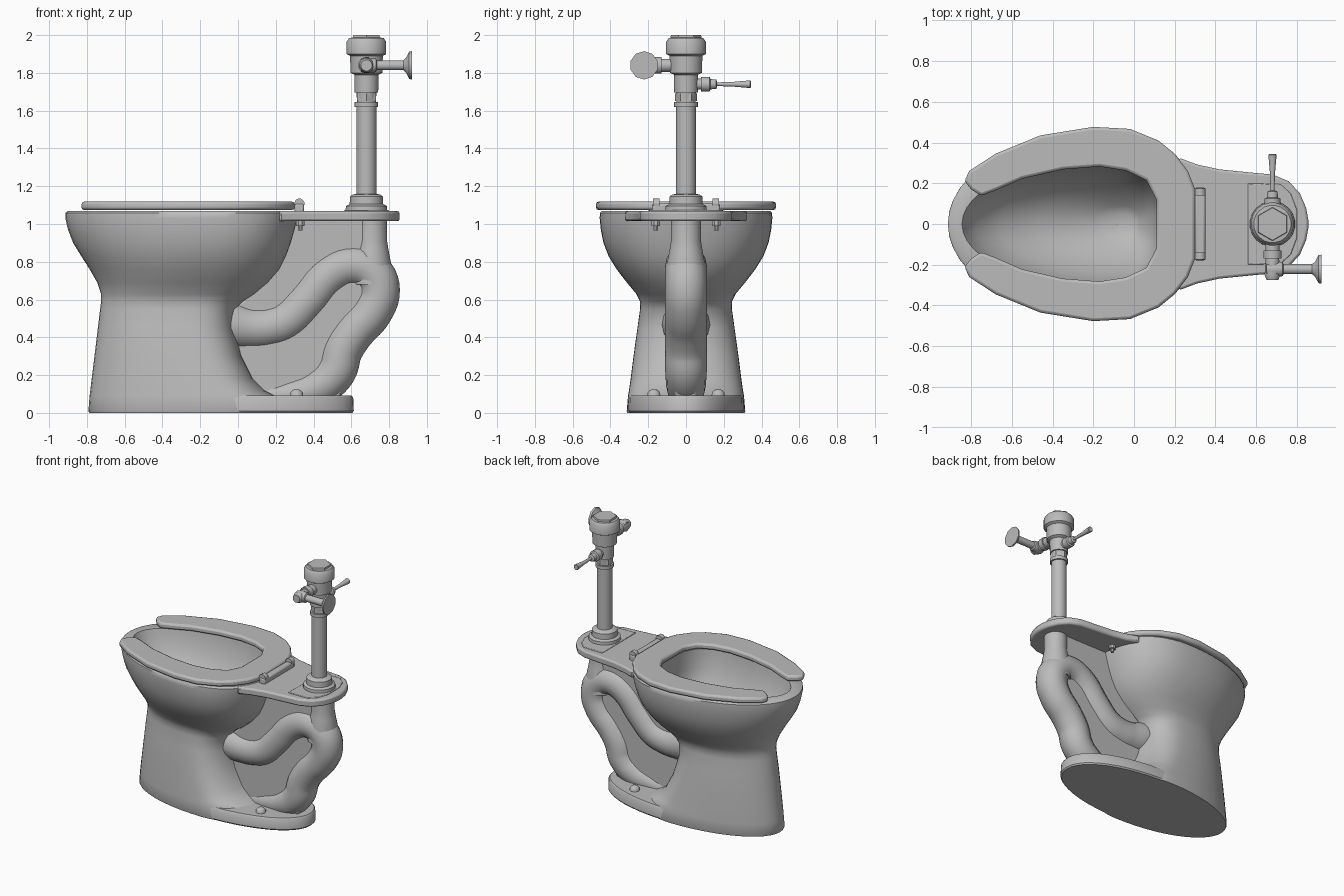
import bpy, bmesh
from math import sin, cos, pi
from mathutils import Vector

cube = bpy.data.objects.get("Cube")
if cube:
    bpy.data.objects.remove(cube, do_unlink=True)

grey = bpy.data.materials.new("porcelain grey")
grey.use_nodes = True
grey.diffuse_color = (0.5, 0.5, 0.5, 1)
grey.node_tree.nodes["Principled BSDF"].inputs["Base Color"].default_value = (0.5, 0.5, 0.5, 1)


def finish(obj, angle=0.65):
    obj.data.materials.clear()
    obj.data.materials.append(grey)
    bpy.ops.object.select_all(action='DESELECT')
    obj.select_set(True)
    bpy.context.view_layer.objects.active = obj
    bpy.ops.object.shade_smooth_by_angle(angle=angle)
    return obj


def loft(name, rings, angle=0.65):
    """Skin a stack of rings and cap both ends."""
    bm = bmesh.new()
    loops = [[bm.verts.new(p) for p in ring] for ring in rings]
    for a, b in zip(loops, loops[1:]):
        for i in range(len(a)):
            j = (i + 1) % len(a)
            bm.faces.new((a[i], a[j], b[j], b[i]))
    bm.faces.new(loops[0])
    bm.faces.new(loops[-1])
    bmesh.ops.recalc_face_normals(bm, faces=bm.faces)
    mesh = bpy.data.meshes.new(name)
    bm.to_mesh(mesh)
    bm.free()
    obj = bpy.data.objects.new(name, mesh)
    bpy.context.collection.objects.link(obj)
    return finish(obj, angle)


def egg(z, front, back, half, mid, power=2.4, n=48):
    """Egg-shaped ring, widest at x = mid, squarer towards the back."""
    ring = []
    for i in range(n):
        c, s = cos(2 * pi * i / n), sin(2 * pi * i / n)
        e = 2 / power if c > 0 else 1
        reach = back - mid if c > 0 else mid - front
        x = mid + reach * abs(c) ** e * (1 if c > 0 else -1)
        ring.append((x, half * abs(s) ** e * (1 if s > 0 else -1), z))
    return ring


def lathe(name, origin, axis, profile, n=16):
    """Turn (distance, radius) pairs around an axis."""
    q = Vector(axis).to_track_quat('Z', 'Y')
    o = Vector(origin)
    rings = [[o + q @ Vector((r * cos(2 * pi * (i + .5) / n), r * sin(2 * pi * (i + .5) / n), t))
              for i in range(n)] for t, r in profile]
    return loft(name, rings)


def slab(name, outline, low, high, bevel, axis='z'):
    """Extrude an outline along z, or along y for side profiles."""
    place = (lambda p, h: (p[0], p[1], h)) if axis == 'z' else (lambda p, h: (p[0], h, p[1]))
    obj = loft(name, [[place(p, h) for p in outline] for h in (low, high)])
    mod = obj.modifiers.new("soft edge", 'BEVEL')
    mod.width, mod.segments, mod.limit_method = bevel, 2, 'ANGLE'
    mod.angle_limit = 0.9
    return obj


def flipped(points):
    return [(x, -y) for x, y in reversed(points)]


# Pedestal and bowl, up the outside, over the rim and down the inside
sections = [
    (.0, -.787, .2, .31, -.09), (.008, -.792, .2, .314, -.09), (.09, -.786, .2, .307, -.09),
    (.12, -.782, .14, .302, -.12), (.18, -.775, .08, .293, -.15), (.3, -.76, .02, .278, -.2),
    (.45, -.742, -.02, .257, -.25), (.55, -.73, -.01, .243, -.25), (.59, -.725, .03, .244, -.25),
    (.63, -.725, .09, .263, -.25), (.69, -.745, .16, .313, -.22), (.76, -.785, .22, .367, -.2),
    (.83, -.83, .255, .41, -.18), (.9, -.873, .28, .437, -.16), (.97, -.9, .3, .451, -.15),
    (1.03, -.914, .315, .457, -.15), (1.058, -.914, .32, .456, -.15), (1.07, -.9, .31, .444, -.15),
    (1.07, -.845, .13, .31, -.15), (1.03, -.828, .13, .305, -.15), (.93, -.78, .13, .285, -.14),
    (.82, -.66, .125, .24, -.12), (.72, -.47, .09, .17, -.1), (.64, -.22, .03, .09, -.06),
    (.615, -.14, .0, .05, -.06)]
loft("bowl_and_pedestal", [egg(*s) for s in sections], 0.75)

# Oval foot plate
loft("foot_plate", [egg(z, -.785 + d, .613 - d, .308 - d, -.09, 2.1)
                    for z, d in ((0, .008), (.01, 0), (.08, .003), (.092, .012))])

# Rear deck and its raised pad
deck = [(.18, .3), (.23, .322), (.31, .292), (.42, .268), (.58, .252), (.68, .243),
        (.76, .21), (.815, .15), (.845, .08), (.856, .02)]
pad = [(.56, .2), (.72, .195), (.77, .15), (.8, .07)]
slab("rear_deck", deck + flipped(deck), 1.015, 1.068, .012)
slab("deck_pad", pad + flipped(pad), 1.06, 1.073, .004)

# Web wall and supply column under the deck
web = [(-.1, .08), (.54, .08), (.6, .3), (.72, .52), (.76, .7), (.765, 1.03),
       (.25, 1.03), (.22, .9), (.16, .75), (.03, .6), (-.1, .5)]
slab("web_wall", web, -.06, .06, .015, 'y')
lathe("supply_column", (.71, 0, .68), (0, 0, 1),
      [(0, .105), (.12, .1), (.18, .088), (.23, .08), (.35, .08)], 24)

# Trapway pipe: x, z and relative radius, flaring into the pedestal and fading into the foot
path = [(-.12, .49, 1.2), (-.03, .465, 1.15), (.07, .45, 1.03), (.16, .455, 1), (.25, .485, 1),
        (.36, .59, 1), (.49, .735, 1), (.61, .78, 1), (.71, .74, 1), (.747, .65, 1), (.71, .54, 1),
        (.61, .425, 1), (.55, .33, 1), (.515, .22, 1), (.43, .14, .95), (.3, .1, .8), (.08, .08, .55)]
curve = bpy.data.curves.new("trapway", 'CURVE')
curve.dimensions = '3D'
curve.bevel_depth, curve.bevel_resolution, curve.resolution_u = .11, 6, 5
curve.use_fill_caps = True
spline = curve.splines.new('BEZIER')
spline.bezier_points.add(len(path) - 1)
for bp, (x, z, r) in zip(spline.bezier_points, path):
    bp.co = (x, 0, z)
    bp.radius = r
    bp.handle_left_type = bp.handle_right_type = 'AUTO'
trapway = bpy.data.objects.new("trapway", curve)
bpy.context.collection.objects.link(trapway)
bpy.ops.object.select_all(action='DESELECT')
trapway.select_set(True)
bpy.context.view_layer.objects.active = trapway
bpy.ops.object.convert(target='MESH')
finish(bpy.context.view_layer.objects.active)

# Open-front seat
outer = [(-.8, .17), (-.832, .21), (-.81, .26), (-.68, .345), (-.46, .435), (-.2, .477), (-.02, .467),
         (.12, .41), (.2, .345), (.265, .26), (.3, .17)]
inner = [(.11, .12), (.06, .215), (-.04, .262), (-.17, .282), (-.35, .268),
         (-.55, .222), (-.68, .165), (-.75, .138)]
slab("seat", outer + flipped(outer) + flipped(inner) + inner, 1.074, 1.118, .014)

# Hinge, hinge bolts and floor bolt caps on both sides
slab("hinge_bar", [(.3, -.18), (.35, -.18), (.35, .18), (.3, .18)], 1.06, 1.108, .01)
for side, y in (("left", 1), ("right", -1)):
    lathe(f"hinge_knuckle_{side}", (.325, y * .14, 1.108), (0, y, 0), [(0, .027), (.035, .027)], 12)
    lathe(f"hinge_bolt_{side}", (.33, y * .16, .965), (0, 0, 1),
          [(0, .012), (.025, .012), (.025, .024), (.055, .024)], 8)
    lathe(f"floor_bolt_cap_{side}", (.31, y * .17, .085), (0, 0, 1),
          [(0, .036), (.022, .034), (.036, .022), (.04, .008)], 12)

# Flush valve stack
lathe("valve_stack", (.68, 0, 0), (0, 0, 1),
      [(1.065, .112), (1.095, .11), (1.105, .09), (1.145, .088), (1.155, .075), (1.16, .053),
       (1.62, .053), (1.62, .063), (1.645, .063), (1.645, .05), (1.695, .054), (1.695, .063),
       (1.79, .065), (1.8, .085), (1.89, .088), (1.9, .106), (1.965, .106), (1.985, .092), (1.988, .06)], 20)
lathe("valve_cap_nut", (.68, 0, 1.98), (0, 0, 1), [(0, .084), (.02, .08)], 6)
lathe("coupling_nut", (.68, 0, 1.65), (0, 0, 1), [(0, .058), (.04, .058)], 6)

# Side stop valve with round knob
lathe("stop_connector", (.68, -.06, 1.84), (0, -1, 0),
      [(0, .036), (.07, .036), (.07, .045), (.11, .045), (.11, .034), (.19, .04), (.215, .03)], 12)
lathe("stop_knob", (.65, -.222, 1.84), (1, 0, 0),
      [(0, .035), (.03, .042), (.08, .036), (.085, .026), (.225, .026), (.24, .04), (.256, .072), (.27, .075)], 10)

# Flush lever
lathe("flush_lever", (.68, .05, 1.74), (0, 1, 0),
      [(0, .03), (.03, .03), (.03, .04), (.075, .04), (.08, .028), (.11, .026), (.115, .01),
       (.2, .013), (.29, .021), (.293, .018)], 12)
